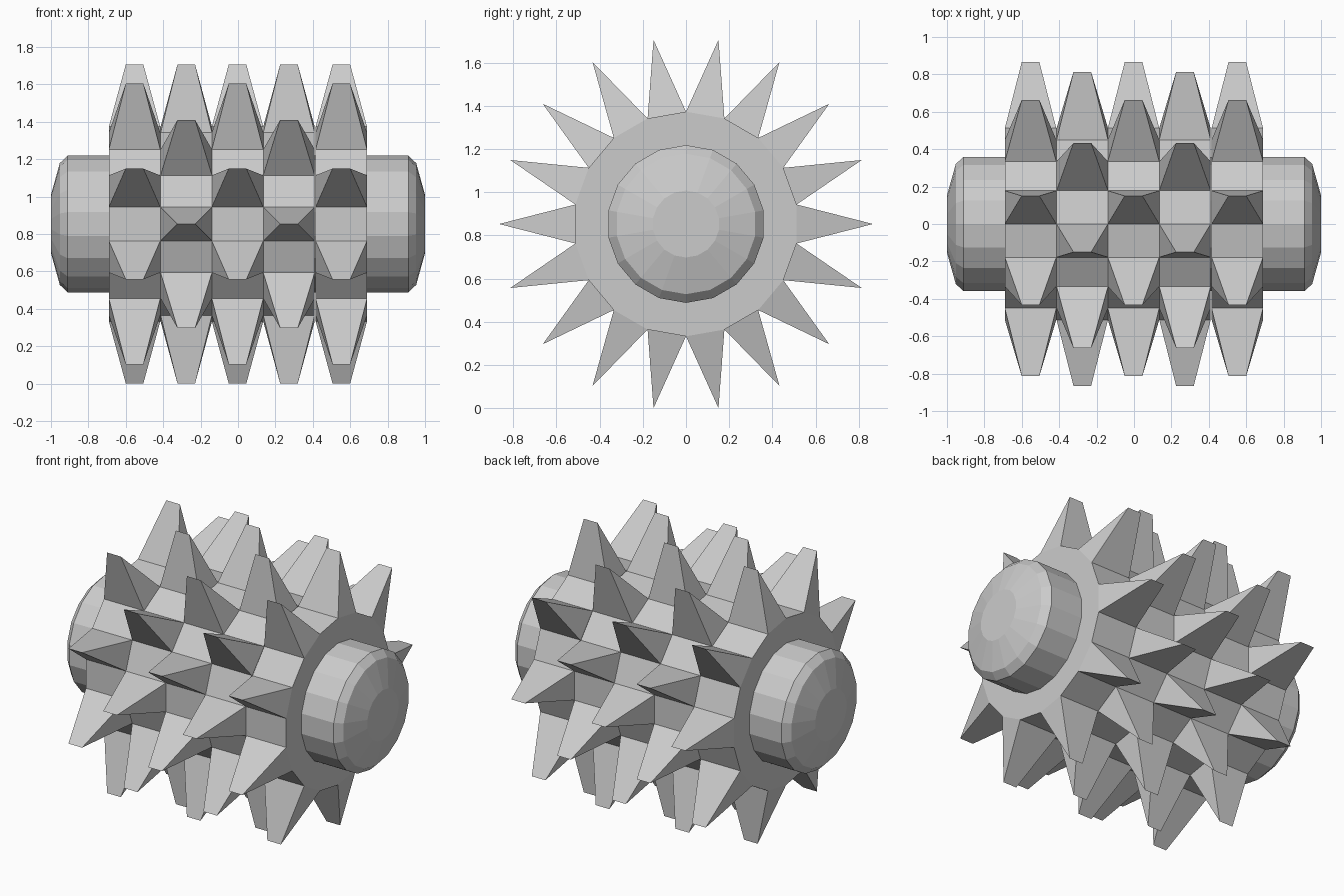
import bpy
from math import sin, cos, radians

if "Cube" in bpy.data.objects:
    bpy.data.objects.remove(bpy.data.objects["Cube"])

N = 18            # sides of every round section
CZ = 0.853        # height of the axis
R_BODY, R_TIP = 0.52, 0.866
HALF, TIP_HALF = 0.1375, 0.047


def point(x, r, deg):
    a = radians(deg)
    return (x, r * cos(a), CZ + r * sin(a))


def make(name, verts, faces):
    mesh = bpy.data.meshes.new(name)
    mesh.from_pydata(verts, [], faces)
    mesh.update()
    obj = bpy.data.objects.new(name, mesh)
    bpy.context.collection.objects.link(obj)
    return obj


# Axle with chamfered, domed ends (profile swept around x)
half = [(1.0, 0.155), (0.953, 0.325), (0.912, 0.365)]
profile = [(-x, r) for x, r in half] + half[::-1]
verts = [point(x, r, 10 + 20 * i) for x, r in profile for i in range(N)]
faces = [(k * N + i, k * N + (i + 1) % N, (k + 1) * N + (i + 1) % N, (k + 1) * N + i)
         for k in range(len(profile) - 1) for i in range(N)]
last = (len(profile) - 1) * N
faces += [tuple(reversed(range(N))), tuple(range(last, last + N))]
# Winding is turned so the normals face outward
make("axle", verts, [f[::-1] for f in faces[:-2]] + faces[-2:])


# Spiked ring: every other facet rises into a wedge with a short ridge at its tip
def spiked_ring(name, cx, first):
    verts = [point(cx + s * HALF, R_BODY, 10 + 20 * i) for s in (-1, 1) for i in range(N)]
    faces = [tuple(reversed(range(N))), tuple(range(N, 2 * N))]
    for i in range(N):
        j = (i + 1) % N
        a, b, c, d = i, N + i, N + j, j
        if i % 2 == first:
            p = len(verts)
            q = p + 1
            verts += [point(cx - TIP_HALF, R_TIP, 20 + 20 * i),
                      point(cx + TIP_HALF, R_TIP, 20 + 20 * i)]
            faces += [(a, b, q, p), (b, c, q), (c, d, p, q), (d, a, p)]
        else:
            faces.append((a, b, c, d))
    make(name, verts, faces)


# Facet i is centred on 20 + 20*i degrees; neighbouring rings are staggered
for k, cx in enumerate((-0.553, -0.2765, -0.0025, 0.2725, 0.5525)):
    spiked_ring(f"spiked_ring_{k + 1}", cx, 1 - k % 2)
